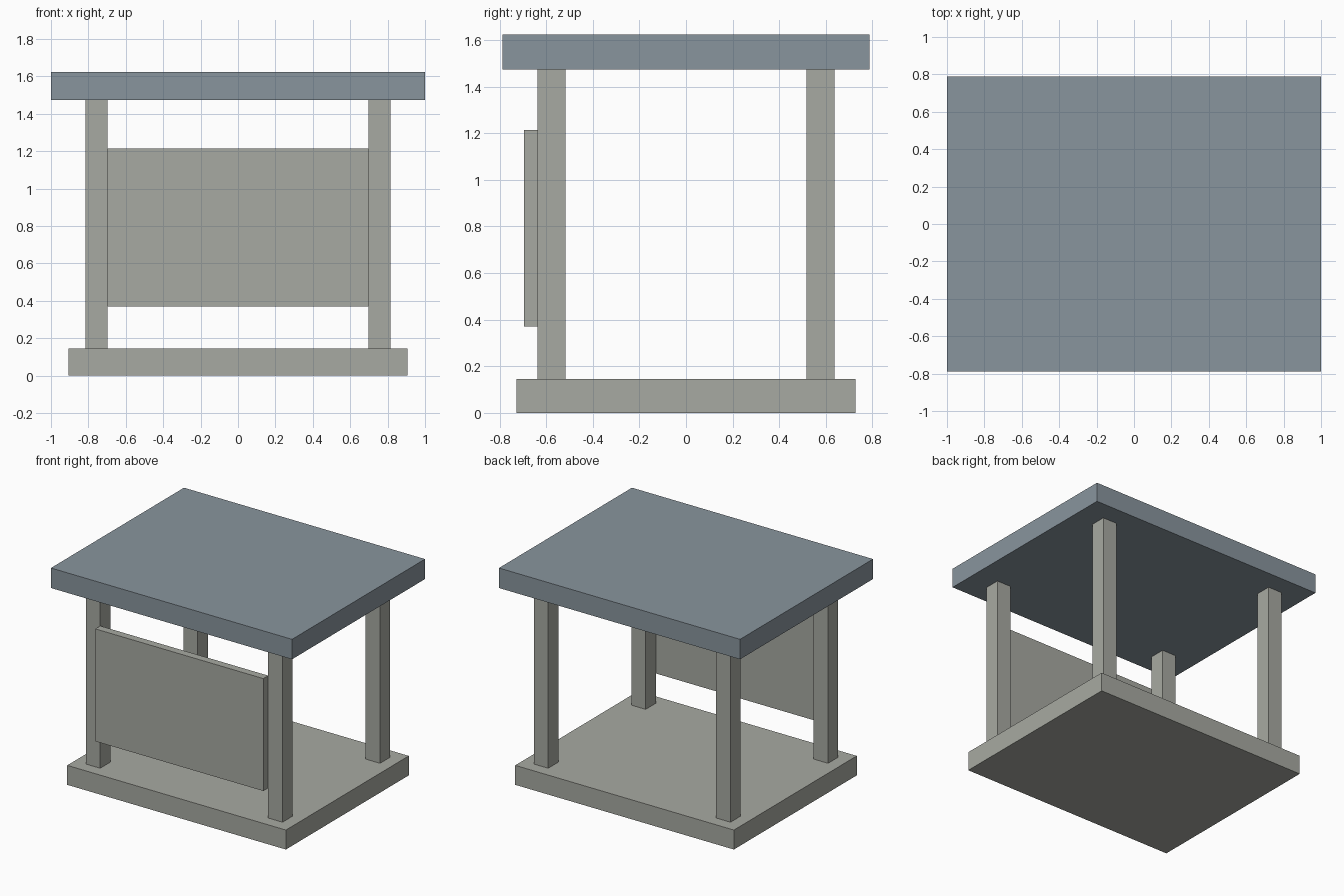
import bpy

if "Cube" in bpy.data.objects:
    bpy.data.objects.remove(bpy.data.objects["Cube"])


def material(name, rgb):
    m = bpy.data.materials.new(name)
    m.diffuse_color = (*rgb, 1.0)
    m.use_nodes = True
    m.node_tree.nodes["Principled BSDF"].inputs["Base Color"].default_value = m.diffuse_color
    return m


stone = material("warm_grey", (0.39, 0.40, 0.36))
slate = material("slate_blue_grey", (0.25, 0.30, 0.34))


def box(name, x, y, z, mat):
    """Box from (min, max) ranges on each axis."""
    centre = [(a + b) / 2 for a, b in (x, y, z)]
    bpy.ops.mesh.primitive_cube_add(size=1, location=centre)
    ob = bpy.context.object
    ob.name = name
    ob.scale = [b - a for a, b in (x, y, z)]
    bpy.ops.object.transform_apply(location=False, rotation=False, scale=True)
    ob.data.materials.append(mat)
    return ob


BASE_TOP, ROOF_BOTTOM = 0.146, 1.474

# Floor slab and roof slab
box("base", (-0.907, 0.907), (-0.728, 0.728), (0, BASE_TOP), stone)
box("roof", (-1, 1), (-0.788, 0.788), (ROOF_BOTTOM, 1.624), slate)

# Four corner posts
for side, sx in (("left", -1), ("right", 1)):
    for end, sy in (("front", -1), ("back", 1)):
        x = sorted((sx * 0.697, sx * 0.816))
        y = sorted((sy * 0.518, sy * 0.638))
        box(f"{end}_{side}_post", x, y, (BASE_TOP, ROOF_BOTTOM), stone)

# Board across the front, standing proud of the posts
box("front_panel", (-0.697, 0.697), (-0.695, -0.637), (0.37, 1.213), stone)
